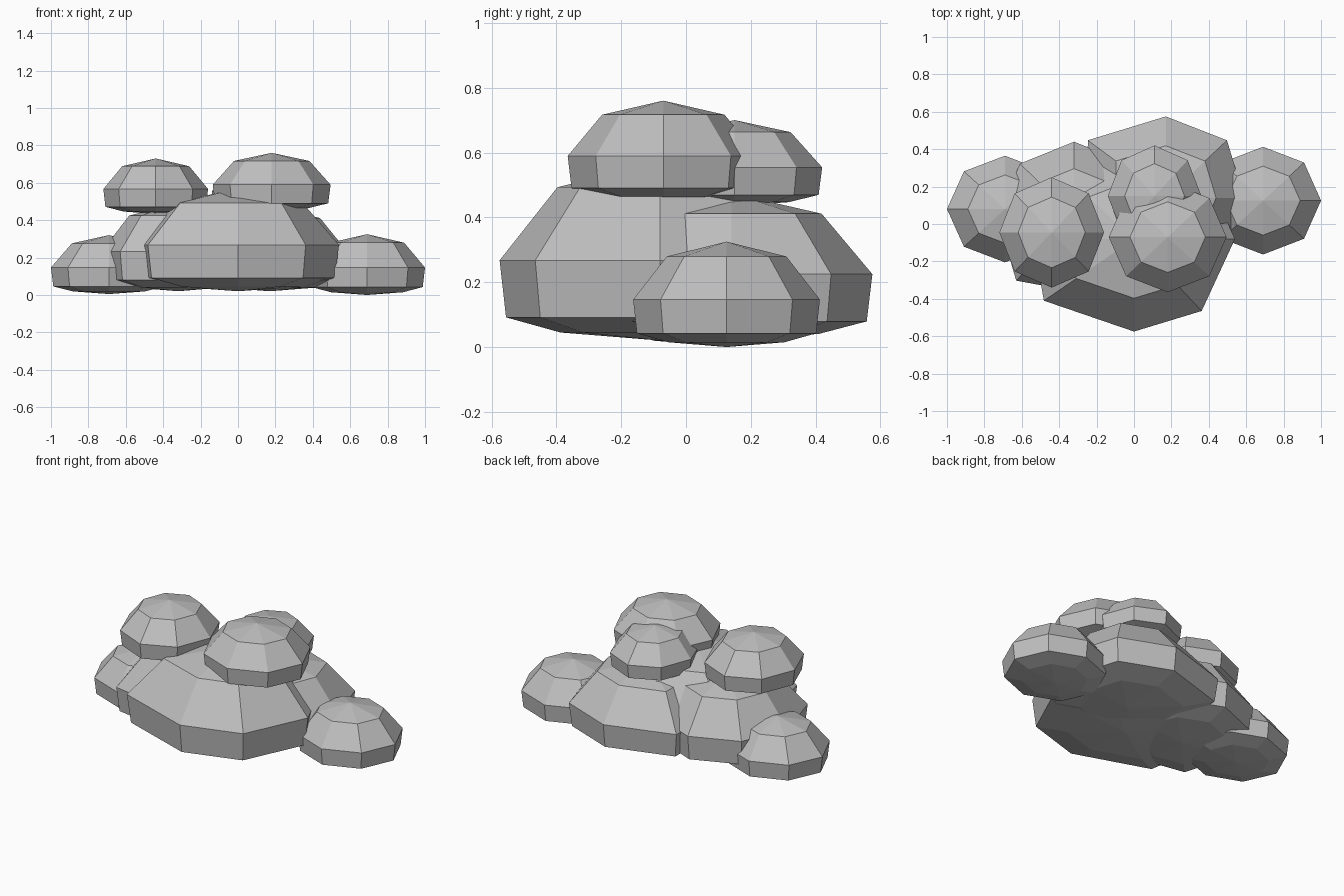
import bpy, bmesh, math

cube = bpy.data.objects.get("Cube")
if cube:
    bpy.data.objects.remove(cube, do_unlink=True)

GREY = 0.52
SIDES = 8

# One shared stone-grey colour
grey = bpy.data.materials.new("soft_grey")
grey.use_nodes = True
grey.diffuse_color = (GREY, GREY, GREY, 1)
grey.node_tree.nodes["Principled BSDF"].inputs["Base Color"].default_value = (GREY, GREY, GREY, 1)

# Rings of every puff: (share of full radius, share of full height)
RINGS = [(0.62, 0.045), (0.96, 0.13), (1.0, 0.45), (0.64, 0.86)]


def puff(name, centre, radii, bottom, top, tweaks=None):
    """Eight-sided dome with a flattened underside; tweaks shift single corners."""
    tweaks = tweaks or {}
    corners = []
    for i in range(SIDES):
        angle = math.tau * i / SIDES
        dx, dy = tweaks.get(i, (0, 0))
        corners.append((radii[0] * math.cos(angle) + dx, radii[1] * math.sin(angle) + dy))

    bm = bmesh.new()
    height = top - bottom
    rings = []
    for spread, level in RINGS:
        rings.append([bm.verts.new((centre[0] + x * spread, centre[1] + y * spread,
                                    bottom + height * level)) for x, y in corners])
    base = bm.verts.new((*centre, bottom))
    apex = bm.verts.new((*centre, top))
    for i in range(SIDES):
        j = (i + 1) % SIDES
        bm.faces.new((base, rings[0][j], rings[0][i]))
        bm.faces.new((apex, rings[-1][i], rings[-1][j]))
        for low, high in zip(rings, rings[1:]):
            bm.faces.new((low[i], low[j], high[j], high[i]))
    bmesh.ops.recalc_face_normals(bm, faces=bm.faces)

    mesh = bpy.data.meshes.new(name)
    bm.to_mesh(mesh)
    bm.free()
    mesh.materials.append(grey)
    obj = bpy.data.objects.new(name, mesh)
    bpy.context.collection.objects.link(obj)
    return obj


# Large body puffs
puff("front_body_puff", (0, -0.08), (0.54, 0.495), 0.02, 0.57,
     {5: (-0.1, 0.02), 7: (-0.02, -0.035)})
puff("back_body_puff", (0.17, 0.14), (0.42, 0.435), 0.02, 0.475,
     {1: (0.03, 0), 3: (-0.12, 0)})
puff("right_body_puff", (-0.32, 0.04), (0.41, 0.4), 0.02, 0.49,
     {5: (-0.02, -0.06)})

# Small puffs low at both ends
puff("left_end_puff", (0.69, 0.125), (0.31, 0.288), 0, 0.325)
puff("right_end_puff", (-0.69, 0.08), (0.31, 0.285), 0.005, 0.32)

# Small puffs on top
puff("top_front_puff", (0.18, -0.07), (0.315, 0.295), 0.45, 0.76)
puff("top_back_puff", (0.11, 0.15), (0.25, 0.27), 0.435, 0.7)
puff("top_right_puff", (-0.44, -0.045), (0.28, 0.295), 0.433, 0.73)
